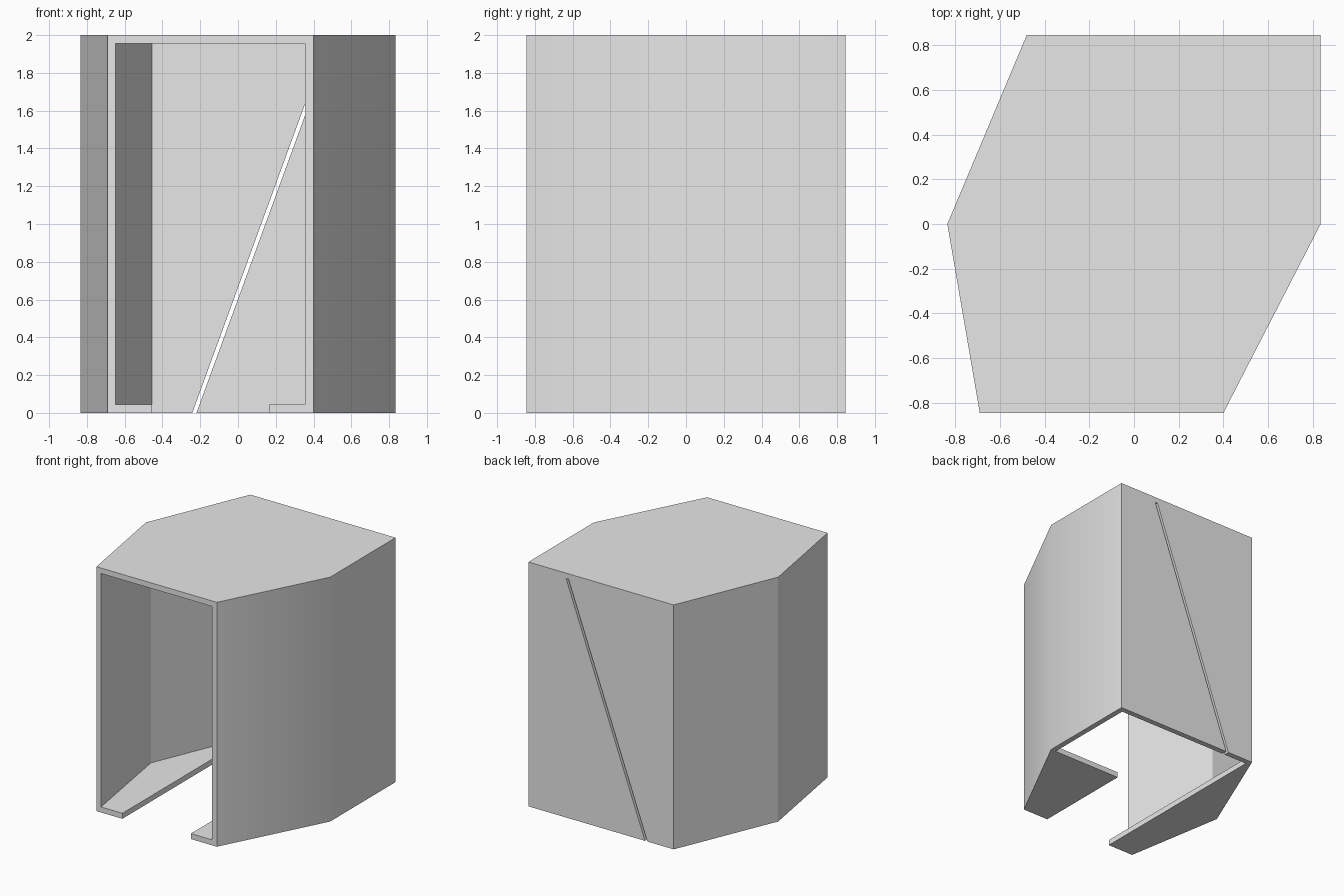
import bpy
import bmesh
import math

cube = bpy.data.objects.get("Cube")
if cube:
    bpy.data.objects.remove(cube, do_unlink=True)

HEIGHT = 2.0
WALL = 0.045
FRONT, BACK = -0.845, 0.845

grey = bpy.data.materials.new("light_grey")
grey.use_nodes = True
grey.diffuse_color = (0.8, 0.8, 0.8, 1)
grey.node_tree.nodes["Principled BSDF"].inputs["Base Color"].default_value = (0.8, 0.8, 0.8, 1)


def prism(name, points, vector, helper=False):
    """Extrude a flat polygon along a vector into a closed solid."""
    bm = bmesh.new()
    face = bm.faces.new([bm.verts.new(p) for p in points])
    new = bmesh.ops.extrude_face_region(bm, geom=[face])["geom"]
    bmesh.ops.translate(bm, vec=vector, verts=[v for v in new if isinstance(v, bmesh.types.BMVert)])
    bmesh.ops.recalc_face_normals(bm, faces=bm.faces)
    mesh = bpy.data.meshes.new(name)
    bm.to_mesh(mesh)
    bm.free()
    mesh.materials.append(grey)
    obj = bpy.data.objects.new(name, mesh)
    bpy.context.collection.objects.link(obj)
    obj.hide_render = helper
    return obj


def column(name, plan, bottom, top, helper=False):
    return prism(name, [(x, y, bottom) for x, y in plan], (0, 0, top - bottom), helper)


# Outer housing: six-sided plan
housing = column("housing", [
    (-0.69, FRONT), (0.40, FRONT), (0.835, 0), (0.835, BACK), (-0.48, BACK), (-0.835, 0),
], 0, HEIGHT)

# Inner cavity, open through the front
inner_back = BACK - WALL
cavity = column("cavity_cutter", [
    (-0.648, FRONT), (-0.64, FRONT - 0.1), (0.345, FRONT - 0.1), (0.355, FRONT),
    (0.79, 0.01), (0.79, inner_back), (-0.455, inner_back), (-0.789, 0),
], WALL, HEIGHT - WALL, True)

# Floor opening: centre channel that widens behind the short floor flange
opening = column("floor_cutter", [
    (-0.455, FRONT - 0.1), (0.165, FRONT - 0.1), (0.165, 0), (0.79, 0),
    (0.79, inner_back), (-0.455, inner_back),
], -0.1, WALL + 0.05, True)

# Diagonal slit through the back wall
slope = 2.74
top = HEIGHT - WALL


def slit_x(z):
    return -0.242 + z / slope


slit = prism("slit_cutter", [
    (slit_x(-0.1), 0.7, -0.1), (slit_x(-0.1) + 0.022, 0.7, -0.1),
    (slit_x(top) + 0.022, 0.7, top), (slit_x(top), 0.7, top),
], (0, 0.3, 0), True)

# Cut the housing, then remove the cutters
for cutter in (cavity, opening, slit):
    mod = housing.modifiers.new(cutter.name, 'BOOLEAN')
    mod.operation = 'DIFFERENCE'
    mod.solver = 'EXACT'
    mod.object = cutter
bpy.context.view_layer.update()
bpy.ops.object.select_all(action='DESELECT')
housing.select_set(True)
bpy.context.view_layer.objects.active = housing
for mod in list(housing.modifiers):
    bpy.ops.object.modifier_apply(modifier=mod.name)
for cutter in (cavity, opening, slit):
    bpy.data.objects.remove(cutter, do_unlink=True)

# Soft shading across the shallow bend only
bpy.ops.object.shade_smooth_by_angle(angle=math.radians(30))
